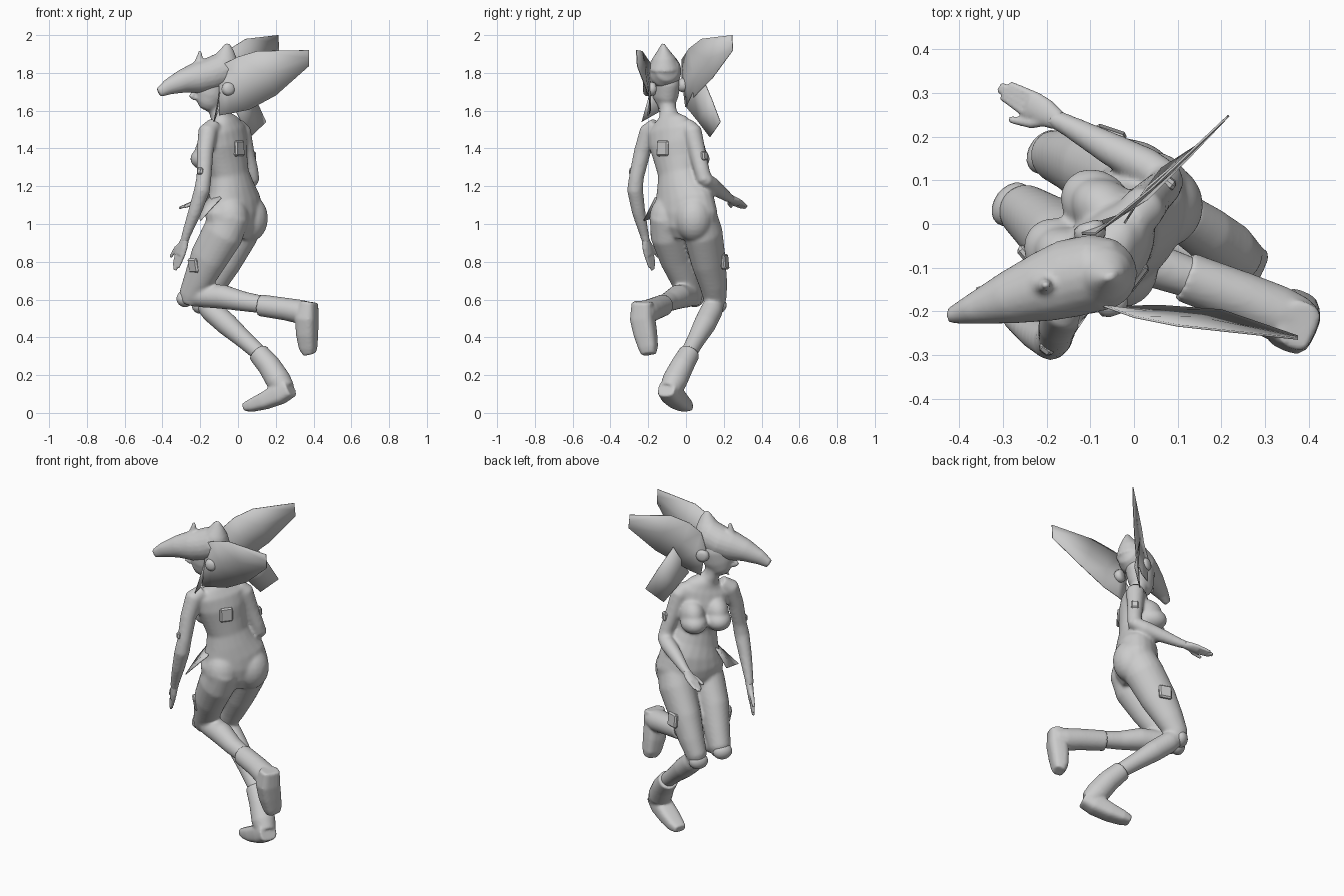
import bpy, bmesh, math
from mathutils import Vector, Matrix

SIDE = Vector((-0.6, -0.8, 0))        # body left
FWD = Vector((-0.8, 0.6, 0))          # body front
HSIDE = Vector((0.31, -0.95, 0))      # head left (head is turned)


def loft(bm, rings, ref=SIDE, n=20, e=1.0):
    """Closed tube through rings (x, y, z, a, b); a runs along ref, e < 1 squares the section."""
    def sq(v):
        return math.copysign(abs(v) ** e, v)
    pts = [Vector(r[:3]) for r in rings]
    loops = []
    for i, r in enumerate(rings):
        t = (pts[min(i + 1, len(pts) - 1)] - pts[max(i - 1, 0)]).normalized()
        u = (ref - t * ref.dot(t)).normalized()
        v = t.cross(u)
        a, b = r[3], r[-1]
        loops.append([bm.verts.new(pts[i] + u * a * sq(math.cos(k * math.tau / n))
                                   + v * b * sq(math.sin(k * math.tau / n))) for k in range(n)])
    for p, q in zip(loops, loops[1:]):
        for k in range(n):
            bm.faces.new((p[k], p[(k + 1) % n], q[(k + 1) % n], q[k]))
    bm.faces.new(loops[0][::-1])
    bm.faces.new(loops[-1])


def ball(bm, c, r):
    m = Matrix.Translation(c) @ Matrix.Rotation(math.atan2(FWD.y, FWD.x), 4, 'Z')
    m = m @ Matrix.Diagonal((*r, 1))
    bmesh.ops.create_uvsphere(bm, u_segments=20, v_segments=12, radius=1, matrix=m)


def finish(bm, name, voxel=0, smooth=True, iters=5, solid=0):
    bmesh.ops.recalc_face_normals(bm, faces=bm.faces)
    me = bpy.data.meshes.new(name)
    bm.to_mesh(me)
    bm.free()
    ob = bpy.data.objects.new(name, me)
    bpy.context.collection.objects.link(ob)
    for p in me.polygons:
        p.use_smooth = smooth
    if voxel:
        m = ob.modifiers.new("merge", 'REMESH')
        m.mode, m.voxel_size, m.use_smooth_shade = 'VOXEL', voxel, True
        s = ob.modifiers.new("soften", 'SMOOTH')
        s.factor, s.iterations = 0.5, iters
    if solid:
        ob.modifiers.new("thickness", 'SOLIDIFY').thickness = solid


# body: torso, neck, head
bm = bmesh.new()
loft(bm, [(-0.035, -0.01, 0.93, .12, .08), (-0.025, -0.008, 0.99, .185, .115),
          (-0.022, -0.005, 1.06, .195, .125), (-0.025, -0.01, 1.13, .175, .12),
          (-0.035, -0.03, 1.2, .14, .105), (-0.045, -0.04, 1.27, .117, .093),
          (-0.057, -0.055, 1.35, .128, .093), (-0.065, -0.07, 1.43, .145, .092),
          (-0.07, -0.08, 1.5, .148, .078), (-0.08, -0.085, 1.54, .105, .062),
          (-0.095, -0.09, 1.57, .055, .05), (-0.11, -0.095, 1.6, .045, .046),
          (-0.125, -0.1, 1.68, .043, .045)])
loft(bm, [(-0.175, -0.12, 1.605, .025, .03), (-0.165, -0.115, 1.63, .05, .06),
          (-0.145, -0.11, 1.68, .068, .088), (-0.13, -0.105, 1.75, .076, .098),
          (-0.12, -0.105, 1.82, .06, .08)], HSIDE)
loft(bm, [(-0.23, -0.135, 1.71, .01), (-0.25, -0.14, 1.675, .016), (-0.225, -0.135, 1.66, .012)], HSIDE)
for s in (1, -1):
    ball(bm, Vector((-0.06, -0.06, 1.345)) + FWD * .085 + SIDE * .07 * s, (.088, .075, .062))
    ball(bm, Vector((-0.06, -0.06, 1.385)) + FWD * .05 + SIDE * .07 * s, (.095, .07, .085))
    ball(bm, Vector((-0.02, -0.005, 1.03)) - FWD * .035 + SIDE * .085 * s, (.1, .1, .125))

# legs from hip to the top of the boots
loft(bm, [(-0.03, -0.1, 1.06, .09, .10), (-0.08, -0.085, 0.95, .1, .115),
          (-0.155, -0.045, 0.82, .088, .105), (-0.21, 0.0, 0.7, .073, .084),
          (-0.25, 0.03, 0.62, .062, .066), (-0.265, 0.035, 0.575, .045)])
loft(bm, [(-0.275, 0.04, 0.615, .045), (-0.19, 0.005, 0.62, .062), (-0.08, -0.04, 0.615, .065),
          (0.03, -0.09, 0.59, .053), (0.15, -0.13, 0.57, .046)])
loft(bm, [(0.04, 0.065, 1.06, .09, .10), (0.0, 0.09, 0.95, .1, .112),
          (-0.08, 0.12, 0.8, .087, .102), (-0.14, 0.145, 0.68, .071, .08),
          (-0.18, 0.155, 0.6, .059, .064), (-0.19, 0.155, 0.55, .042)])
loft(bm, [(-0.2, 0.16, 0.6, .045), (-0.14, 0.135, 0.54, .06), (-0.06, 0.1, 0.47, .06),
          (0.03, 0.055, 0.39, .049), (0.12, 0.01, 0.31, .043)])

# arms
loft(bm, [(-0.125, -0.155, 1.525, .042), (-0.16, -0.195, 1.49, .052), (-0.175, -0.232, 1.38, .045),
          (-0.18, -0.262, 1.25, .04), (-0.19, -0.27, 1.18, .043), (-0.23, -0.25, 1.06, .036),
          (-0.275, -0.22, 0.94, .025), (-0.285, -0.21, 0.9, .022)])
loft(bm, [(-0.01, 0.0, 1.525, .042), (0.018, 0.033, 1.49, .052), (0.042, 0.06, 1.38, .045),
          (0.068, 0.085, 1.28, .041), (0.073, 0.1, 1.225, .042)])
loft(bm, [(0.09, 0.1, 1.24, .034), (0.03, 0.13, 1.21, .044), (-0.05, 0.17, 1.18, .039),
          (-0.15, 0.225, 1.14, .026), (-0.19, 0.245, 1.13, .022)])
finish(bm, "body", .008, iters=14)


def hand(name, wrist, tip, across, thumb):
    """Flat palm, four fingers spread along `across`, and a thumb."""
    bm = bmesh.new()
    w, t, a, th = Vector(wrist), Vector(tip), Vector(across).normalized(), Vector(thumb)
    mid = w.lerp(t, .5)
    loft(bm, [(*w, .022, .02), (*w.lerp(t, .25), .033, .018), (*mid, .034, .015)], a)
    for k in (-1.5, -.5, .5, 1.5):
        end = w.lerp(t, 1 - .05 * k * k) + a * k * .012
        start = w.lerp(t, .4) + a * k * .015
        loft(bm, [(*start, .012), (*start.lerp(end, .5), .01), (*end, .007)], a.orthogonal(), 10)
    loft(bm, [(*w.lerp(t, .1), .016), (*(w.lerp(t, .35) + th * .8), .013),
              (*(w.lerp(t, .65) + th * 1.2), .008)], a, 10)
    finish(bm, name, .005, iters=2)


hand("left_hand", (-0.28, -0.215, 0.92), (-0.335, -0.175, 0.755), (-.6, .6, .3), (-.035, .035, .01))
hand("right_hand", (-0.17, 0.235, 1.135), (-0.31, 0.315, 1.085), (.5, .8, .2), (-.02, -.04, -.01))

# boots: shaft and squared foot
BS = Vector((0.4, 0.92, 0))
bm = bmesh.new()
loft(bm, [(0.115, -0.12, 0.57, .058), (0.25, -0.17, 0.55, .06), (0.33, -0.205, 0.535, .064),
          (0.385, -0.225, 0.53, .055)])
loft(bm, [(0.378, -0.232, 0.588, .055, .04), (0.364, -0.23, 0.5, .064, .056),
          (0.366, -0.215, 0.42, .06, .053), (0.372, -0.2, 0.345, .05, .045),
          (0.38, -0.197, 0.31, .038, .03)], BS, e=.65)
finish(bm, "left_boot", .008, iters=3)
bm = bmesh.new()
loft(bm, [(0.105, 0.02, 0.32, .056), (0.165, -0.02, 0.25, .062), (0.215, -0.06, 0.17, .067),
          (0.25, -0.085, 0.12, .055)])
loft(bm, [(0.28, -0.105, 0.13, .05, .045), (0.22, -0.075, 0.1, .058, .055),
          (0.14, -0.04, 0.063, .056, .045), (0.075, -0.01, 0.04, .048, .034),
          (0.035, 0.005, 0.03, .036, .022)], Vector((.45, .9, 0)), e=.65)
finish(bm, "right_boot", .008, iters=3)

# beaked hat with crest
bm = bmesh.new()
loft(bm, [(-0.01, -0.095, 1.83, .03, .03), (-0.03, -0.1, 1.825, .066, .07),
          (-0.08, -0.11, 1.815, .088, .095), (-0.15, -0.125, 1.79, .09, .09),
          (-0.21, -0.145, 1.775, .08, .085), (-0.29, -0.17, 1.757, .06, .063),
          (-0.37, -0.195, 1.725, .035, .042), (-0.42, -0.21, 1.695, .018, .026)], HSIDE)
loft(bm, [(-0.075, -0.115, 1.82, .085, .085), (-0.065, -0.117, 1.88, .06, .062), (-0.058, -0.12, 1.92, .03, .038),
          (-0.055, -0.122, 1.957, .006, .012)], HSIDE)
loft(bm, [(-0.21, -0.14, 1.82, .04), (-0.205, -0.14, 1.87, .02), (-0.2, -0.14, 1.92, .007)], HSIDE)
finish(bm, "beaked_hat", .008, iters=4)

# ear discs
for name, c in (("left_ear_disc", (-0.05, -0.185, 1.715)), ("right_ear_disc", (-0.1, -0.02, 1.735))):
    bm = bmesh.new()
    c = Vector(c)
    loft(bm, [(*(c + HSIDE * d), r) for d, r in ((-.025, .018), (-.018, .034), (0, .038), (.018, .03), (.025, .014))],
         Vector((0, 0, 1)), 16)
    finish(bm, name)


def ribbon(name, upper, lower, solid=.005):
    """Thin sheet between two edge curves."""
    bm = bmesh.new()
    u, l = [[bm.verts.new(p) for p in e] for e in (upper, lower)]
    m = [bm.verts.new((p.co + q.co) / 2) for p, q in zip(u, l)]
    for a, b in ((u, m), (m, l)):
        for i in range(len(a) - 1):
            bm.faces.new((a[i], a[i + 1], b[i + 1], b[i]))
    finish(bm, name, solid=solid)


# hat wings and cloth tails
ribbon("left_wing", [(-.1, -.175, 1.78), (-.07, -.19, 1.85), (.0, -.215, 1.885), (.1, -.235, 1.915), (.375, -.265, 1.92)],
       [(-.1, -.205, 1.575), (-.04, -.195, 1.585), (.06, -.19, 1.605), (.2, -.2, 1.68), (.375, -.26, 1.835)])
ribbon("right_wing", [(-.12, -.02, 1.78), (-.09, -.02, 1.87), (-.04, .02, 1.93), (.04, .085, 1.98), (.21, .245, 2.0)],
       [(-.1, .0, 1.62), (-.04, .02, 1.64), (.03, .06, 1.69), (.11, .14, 1.77), (.215, .25, 1.92)])
ribbon("right_tail", [(.03, .08, 1.79), (.095, .135, 1.66), (.15, .18, 1.54)],
       [(-.02, .0, 1.62), (.02, .065, 1.54), (.065, .125, 1.46)])
ribbon("left_tail", [(-.1, -.19, 1.7), (-.13, -.235, 1.54)], [(-.1, -.15, 1.63), (-.11, -.14, 1.595)])
ribbon("waist_tail", [(-.14, -.07, 1.18), (-.23, -.07, 1.06)], [(-.09, -.165, 1.14), (-.2, -.225, 1.02)])


# small pads on back, arms and thighs
def pad(name, c, normal, size):
    bm = bmesh.new()
    q = Vector(normal).to_track_quat('Z', 'Y').to_matrix().to_4x4()
    bmesh.ops.create_cube(bm, size=1, matrix=Matrix.Translation(c) @ q @ Matrix.Diagonal((size, size * 1.1, .025, 1)))
    bmesh.ops.bevel(bm, geom=bm.edges[:], offset=.008, segments=1, affect='EDGES')
    finish(bm, name, smooth=False)


pad("back_pad", (0.005, -0.122, 1.4), (.8, -.6, .05), .075)
pad("left_arm_pad", (-.2, -.285, 1.28), (-.6, -.8, .1), .035)
pad("right_arm_pad", (.075, .097, 1.36), (.6, .8, .1), .045)
pad("left_thigh_pad", (-.235, -.075, .78), (-.75, -.65, -.2), .07)
pad("right_thigh_pad", (-.055, .205, .8), (.3, .9, .1), .075)

# kneepads
for name, c in (("left_kneepad", (-.28, .045, .605)), ("right_kneepad", (-.2, .165, .57))):
    bm = bmesh.new()
    ball(bm, Vector(c), (.04, .055, .045))
    finish(bm, name)
